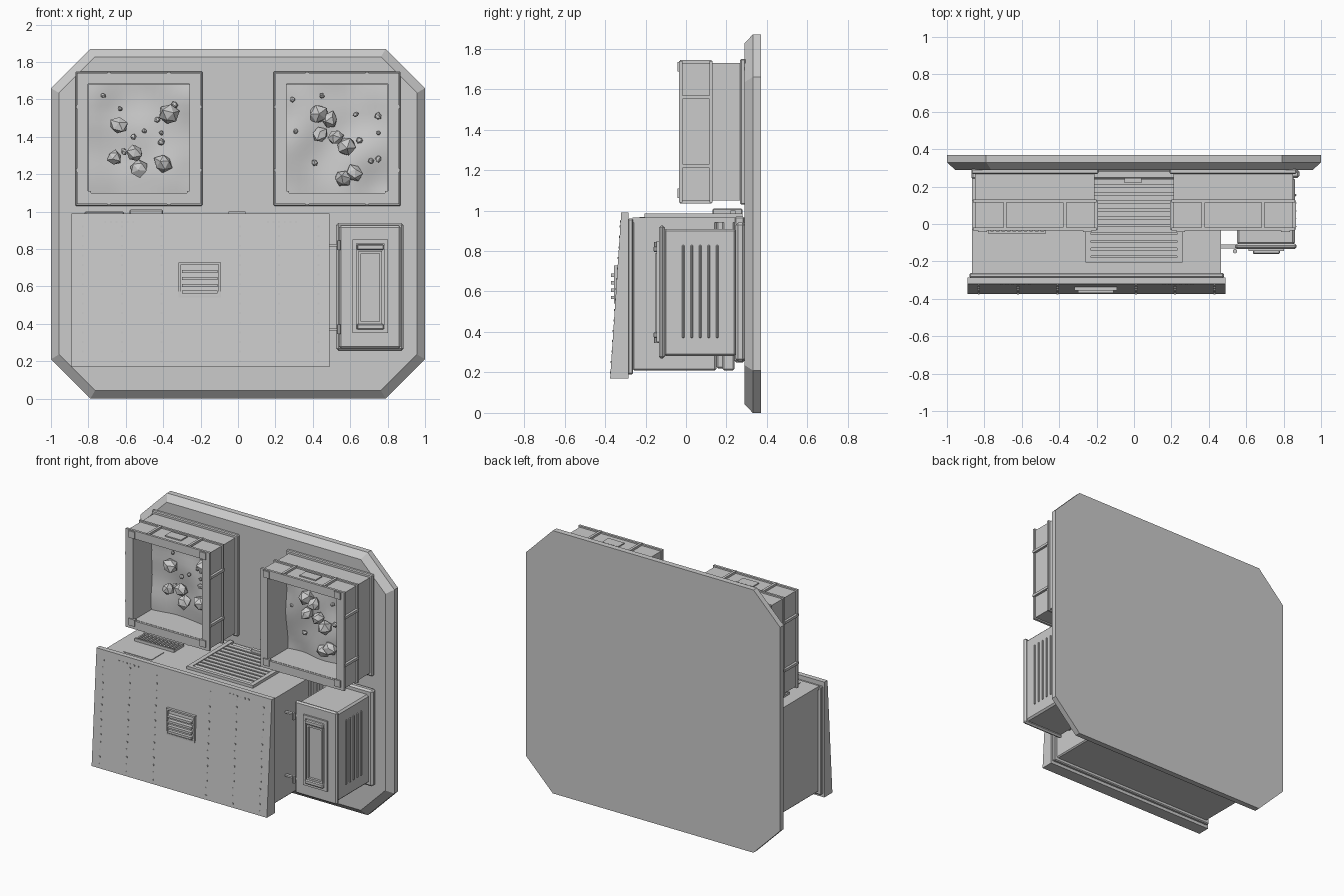
import bpy, bmesh, math, random
from mathutils import Vector, Matrix, noise

random.seed(4)
cube = bpy.data.objects.get("Cube")
if cube:
    bpy.data.objects.remove(cube)

metal = bpy.data.materials.new("plain grey")
metal.use_nodes = True
GREY = (0.6, 0.6, 0.6, 1)
metal.diffuse_color = GREY
metal.node_tree.nodes["Principled BSDF"].inputs["Base Color"].default_value = GREY


def finish(name, bm, bevel=0):
    bmesh.ops.recalc_face_normals(bm, faces=bm.faces)
    mesh = bpy.data.meshes.new(name)
    bm.to_mesh(mesh)
    bm.free()
    mesh.materials.append(metal)
    obj = bpy.data.objects.new(name, mesh)
    bpy.context.collection.objects.link(obj)
    if bevel:
        mod = obj.modifiers.new("bevel", "BEVEL")
        mod.width = bevel
        mod.segments = 1
    return obj


def add_box(bm, x0, x1, y0, y1, z0, z1):
    size = Matrix.Diagonal((x1 - x0, y1 - y0, z1 - z0, 1))
    mid = Matrix.Translation(((x0 + x1) / 2, (y0 + y1) / 2, (z0 + z1) / 2))
    return bmesh.ops.create_cube(bm, size=1, matrix=mid @ size)["verts"]


def boxes(name, items, bevel=0):
    bm = bmesh.new()
    for item in items:
        add_box(bm, *item)
    return finish(name, bm, bevel)


def ring(x0, x1, y0, y1, z0, z1, w):
    """Four bars that frame a rectangle facing the front."""
    return [(x0, x0 + w, y0, y1, z0, z1), (x1 - w, x1, y0, y1, z0, z1),
            (x0 + w, x1 - w, y0, y1, z0, z0 + w), (x0 + w, x1 - w, y0, y1, z1 - w, z1)]


# Wall slab: chamfered octagon with a sloped front rim
def octagon(bm, y, inset):
    x, lo, hi, c = 1 - inset, inset, 1.87 - inset, 0.21 - inset * 0.4
    pts = [(-x, lo + c), (-x + c, lo), (x - c, lo), (x, lo + c),
           (x, hi - c), (x - c, hi), (-x + c, hi), (-x, hi - c)]
    return [bm.verts.new((px, y, pz)) for px, pz in pts]


bm = bmesh.new()
loops = [octagon(bm, 0.37, 0), octagon(bm, 0.33, 0), octagon(bm, 0.29, 0.043)]
for a, b in zip(loops, loops[1:]):
    for i in range(8):
        j = (i + 1) % 8
        bm.faces.new((a[i], a[j], b[j], b[i]))
bm.faces.new(loops[0])
bm.faces.new(loops[-1])
finish("wall_slab", bm)

# Counter body and its sloped front panel
boxes("counter_body", [(-0.86, 0.46, -0.265, 0.15, 0.21, 0.95),
                       (-0.85, 0.45, 0.15, 0.24, 0.22, 0.95),
                       (-0.86, 0.46, 0.18, 0.24, 0.21, 0.96),
                       (-0.87, 0.47, 0.24, 0.29, 0.25, 0.97)], 0.008)
boxes("counter_top", [(-0.865, 0.465, -0.265, 0.29, 0.94, 0.965)])
boxes("panel_backing", [(-0.88, 0.48, -0.288, -0.262, 0.19, 0.96)], 0.006)
bm = bmesh.new()
for v in add_box(bm, -0.89, 0.49, -0.375, -0.285, 0.17, 0.99):
    if v.co.z > 0.5 and v.co.y < -0.3:
        v.co.y = -0.32
finish("front_panel", bm)


def panel_y(z):
    return -0.375 + 0.055 * (z - 0.17) / 0.82


# Rivet columns and short rivet rows on the front panel
spots = [(-0.2 + s * x, 0.2 + 0.72 * i / 14)
         for s in (-1, 1) for x in (0.63, 0.42, 0.21) for i in range(15)]
spots += [(-0.2 + s * (0.36 + 0.03 * i), 0.945) for s in (-1, 1) for i in range(6)]
boxes("panel_rivets", [(x - 0.005, x + 0.005, panel_y(z) - 0.003, panel_y(z) + 0.01,
                        z - 0.005, z + 0.005) for x, z in spots])

# Louvred vent in the front panel
vent = ring(-0.318, -0.092, -0.356, -0.33, 0.54, 0.728, 0.012)
vent += [(-0.3, -0.11, -0.37, -0.335, z - 0.008, z + 0.008)
         for z in (0.57, 0.606, 0.643, 0.68)]
boxes("front_vent", vent)

# Slatted shutter on the counter top
shutter = [(-0.26, -0.23, -0.205, 0.28, 0.96, 0.985), (0.23, 0.26, -0.205, 0.28, 0.96, 0.985),
           (-0.26, 0.26, -0.205, -0.18, 0.96, 0.985)]
shutter += [(-0.23, 0.23, y, y + 0.03, 0.96, 0.98)
            for y in (-0.172 + 0.0425 * i for i in range(10))]
shutter.append((-0.05, 0.04, 0.22, 0.245, 0.96, 1.0))
boxes("top_shutter", shutter)

# Hatch plate, grille and small housing on the counter top
boxes("top_hatch", [(-0.74, -0.52, -0.23, -0.09, 0.96, 0.969)])
grille = [(-0.78, -0.47, -0.05, -0.038, 0.96, 0.985), (-0.78, -0.47, 0.05, 0.062, 0.96, 0.985)]
grille += [(x, x + 0.012, -0.04, 0.055, 0.96, 0.98)
           for x in (-0.78 + 0.0298 * i for i in range(11))]
boxes("top_grille", grille)
boxes("top_housing", [(-0.58, -0.4, 0.13, 0.28, 0.96, 1.01),
                      (-0.82, -0.61, 0.13, 0.28, 0.96, 1.0)], 0.006)


# Open display crates with soil and rocks
def crate(side, cx, big, small):
    x0, x1, z0, z1 = cx - 0.325, cx + 0.325, 1.045, 1.735
    boxes(side + "_crate_shell", ring(x0 + 0.005, x1 - 0.005, -0.02, 0.28, z0 + 0.005, z1 - 0.005, 0.05))
    frame = ring(x0 - 0.005, x1 + 0.005, -0.035, -0.018, z0 - 0.005, z1 + 0.005, 0.058)
    frame += ring(x0 - 0.005, x1 + 0.005, 0.115, 0.13, z0 - 0.005, z1 + 0.005, 0.02)
    boxes(side + "_crate_frame", frame)
    boxes(side + "_crate_flange", [(cx - 0.34, cx + 0.34, 0.268, 0.295, 1.03, 1.75)], 0.006)
    # Cross ribs, raised labels and corner brackets
    ribs = [(x0 - 0.012, x1 + 0.012, -0.03, 0.125, z - 0.009, z + 0.009) for z in (1.22, 1.56)]
    ribs = [(a, b, *r[2:]) for r in ribs for a, b in ((r[0], x0 + 0.02), (x1 - 0.02, r[1]))]
    ribs += [(x - 0.009, x + 0.009, -0.03, 0.125, a, b) for x in (cx - 0.16, cx + 0.16)
             for a, b in ((z0 - 0.01, z0 + 0.02), (z1 - 0.02, z1 + 0.01))]
    ribs += [(cx - 0.063, cx + 0.063, 0.025, 0.097, a, b)
             for a, b in ((z0 - 0.003, z0 + 0.02), (z1 - 0.02, z1 + 0.003))]
    boxes(side + "_crate_ribs", ribs)
    boxes(side + "_crate_corners", [(x - 0.024, x + 0.024, -0.043, -0.02, z - 0.024, z + 0.024)
                                    for x in (cx - 0.28, cx + 0.28) for z in (1.085, 1.71)])
    # Uneven soil bed
    bm = bmesh.new()
    bmesh.ops.create_grid(bm, x_segments=14, y_segments=14, size=0.5)
    for v in bm.verts:
        x, z = cx + v.co.x * 0.57, 1.39 + v.co.y * 0.62
        v.co = Vector((x, 0.18 + 0.04 * noise.noise(Vector((x * 4, 0, z * 4))), z))
    soil = finish(side + "_soil", bm)
    for p in soil.data.polygons:
        p.use_smooth = True
    # Faceted rocks and pebbles
    bm = bmesh.new()
    for x, z, r in big + [(x, z, random.uniform(0.012, 0.02)) for x, z in small]:
        turn = Matrix.Rotation(random.uniform(0, 6), 4, (random.random(), 1, random.random()))
        made = bmesh.ops.create_icosphere(bm, subdivisions=1, radius=r,
                                          matrix=Matrix.Translation((x, 0.17 - r * 0.4, z)) @ turn)
        centre = Vector((x, 0.17 - r * 0.4, z))
        for v in made["verts"]:
            v.co = centre + (v.co - centre) * random.uniform(0.85, 1.2)
    finish(side + "_rocks", bm)


crate("right", -0.53,
      [(-0.64, 1.46, 0.048), (-0.37, 1.52, 0.052), (-0.66, 1.29, 0.042),
       (-0.55, 1.31, 0.045), (-0.53, 1.23, 0.045), (-0.4, 1.26, 0.05)],
      [(-0.72, 1.62), (-0.63, 1.55), (-0.56, 1.4), (-0.5, 1.43), (-0.41, 1.42),
       (-0.43, 1.49), (-0.34, 1.57), (-0.41, 1.37), (-0.61, 1.32)])
crate("left", 0.53,
      [(0.43, 1.52, 0.05), (0.49, 1.49, 0.045), (0.44, 1.41, 0.045), (0.52, 1.4, 0.04),
       (0.58, 1.35, 0.05), (0.62, 1.21, 0.045), (0.56, 1.18, 0.045)],
      [(0.29, 1.6), (0.45, 1.62), (0.63, 1.52), (0.75, 1.51), (0.65, 1.38),
       (0.75, 1.42), (0.31, 1.43), (0.41, 1.26), (0.71, 1.27), (0.75, 1.28)])

# Utility box beside the counter
boxes("utility_backing", [(0.525, 0.885, 0.245, 0.29, 0.255, 0.94)], 0.012)
boxes("utility_body", [(0.55, 0.86, -0.11, 0.25, 0.28, 0.91)], 0.012)
boxes("utility_lid", [(0.54, 0.87, -0.133, -0.105, 0.268, 0.925)], 0.01)
boxes("utility_slots", [(x, x + 0.012, y, y + 0.012, 0.37, 0.83)
                        for x in (0.542, 0.856) for y in (-0.02 + 0.042 * i for i in range(5))], 0.004)

# Lid frame, handle bar and clamps
boxes("utility_lid_frame", ring(0.612, 0.802, -0.145, -0.13, 0.35, 0.85, 0.022))
boxes("utility_handle", ring(0.645, 0.77, -0.15, -0.13, 0.4, 0.79, 0.013))
boxes("utility_clamps", [(0.635, 0.78, -0.16, -0.13, z - 0.015, z + 0.015)
                         for z in (0.385, 0.81)], 0.006)

# Hinges between the counter and the utility box
bm = bmesh.new()
for z in (0.37, 0.82):
    add_box(bm, 0.46, 0.55, -0.13, -0.11, z - 0.006, z + 0.006)
    spin = Matrix.Translation((0.54, -0.145, z)) 
    bmesh.ops.create_cone(bm, cap_ends=True, segments=10, radius1=0.012, radius2=0.012,
                          depth=0.05, matrix=spin)
finish("utility_hinges", bm)
